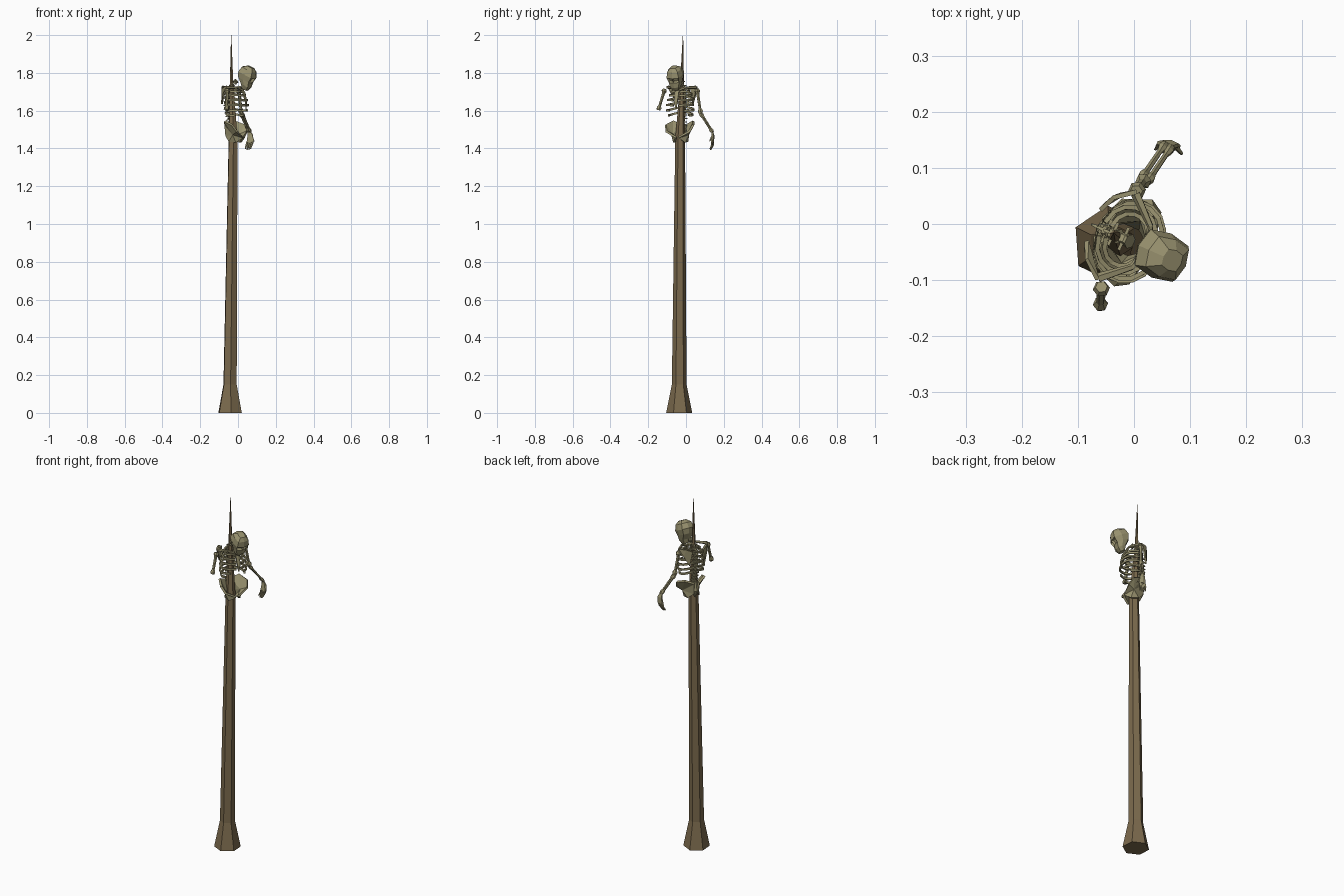
import bpy, bmesh, math
from mathutils import Vector, Matrix

if "Cube" in bpy.data.objects:
    bpy.data.objects.remove(bpy.data.objects["Cube"])

def mat(name, rgb):
    m = bpy.data.materials.new(name)
    m.diffuse_color = (*rgb, 1)
    m.use_nodes = True
    m.node_tree.nodes["Principled BSDF"].inputs["Base Color"].default_value = m.diffuse_color
    return m

BONE = mat("old_bone", (0.32, 0.29, 0.16))
WOOD = mat("dark_wood", (0.20, 0.145, 0.075))

# skeleton frame: forward, left, height -> world
ANG = math.radians(-24)
F = Vector((math.cos(ANG), math.sin(ANG), 0))
L = Vector((-F.y, F.x, 0))
ORIGIN = Vector((-0.01, -0.03, 0))

def W(f, l, z):
    return ORIGIN + F * f + L * l + Vector((0, 0, z))

def loft(bm, rings):
    """Skin a list of equal-length closed rings and cap both ends."""
    vs = [[bm.verts.new(p) for p in r] for r in rings]
    n = len(vs[0])
    for a, b in zip(vs, vs[1:]):
        for i in range(n):
            bm.faces.new((a[i], a[(i + 1) % n], b[(i + 1) % n], b[i]))
    bm.faces.new(vs[0][::-1])
    bm.faces.new(vs[-1])

def tube(bm, pts, radii, sides=6, ref=None, flat=1.0):
    """Sweep a polygon along points; flat squashes it away from ref."""
    pts = [Vector(p) for p in pts]
    rings = []
    for i, p in enumerate(pts):
        t = (pts[min(i + 1, len(pts) - 1)] - pts[max(i - 1, 0)]).normalized()
        r = ref or (F if abs(t.dot(F)) < 0.8 else L)
        u = (r - t * r.dot(t)).normalized()
        v = t.cross(u)
        rad = radii[i] if isinstance(radii, (list, tuple)) else radii
        rings.append([p + (u * math.cos(a) + v * math.sin(a) * flat) * rad
                      for a in (2 * math.pi * (k + 0.5) / sides for k in range(sides))])
    loft(bm, rings)

def long_bone(bm, a, b, r, knob=1.7):
    a, b = Vector(a), Vector(b)
    ts = (0, 0.1, 0.22, 0.78, 0.9, 1)
    ks = (knob * .7, knob, 1, .9, knob * .9, knob * .7)
    tube(bm, [a.lerp(b, t) for t in ts], [r * k for k in ks])

def finish(bm, name, material, thickness=0):
    bmesh.ops.recalc_face_normals(bm, faces=bm.faces)
    me = bpy.data.meshes.new(name)
    bm.to_mesh(me)
    bm.free()
    me.materials.append(material)
    ob = bpy.data.objects.new(name, me)
    bpy.context.collection.objects.link(ob)
    if thickness:
        s = ob.modifiers.new("thickness", "SOLIDIFY")
        s.thickness = thickness
        s.offset = 0
    return ob

# stake
bm = bmesh.new()
rings = []
for z, x, y, r in ((0, -.042, -.036, .069), (.15, -.042, -.036, .039), (1.45, -.026, -.031, .026),
                   (1.75, -.034, -.021, .010), (2.0, -.036, -.016, .001)):
    rings.append([Vector((x + r * math.cos(a), y + r * math.sin(a), z))
                  for a in (math.radians(34 + 60 * k) for k in range(6))])
loft(bm, rings)
finish(bm, "stake", WOOD)

# spine: stacked vertebrae with side and rear processes
def spine_f(z):
    keys = ((1.46, -.035), (1.54, -.028), (1.62, -.048), (1.70, -.046), (1.74, -.02), (1.78, .03))
    for (z0, f0), (z1, f1) in zip(keys, keys[1:]):
        if z <= z1:
            return f0 + (f1 - f0) * (z - z0) / (z1 - z0)
    return keys[-1][1]

bm = bmesh.new()
for i in range(14):
    z = 1.50 + i * 0.0195
    f = spine_f(z)
    up = (W(spine_f(z + .01), 0, z + .01) - W(spine_f(z - .01), 0, z - .01)).normalized()
    c = W(f, 0, z)
    tube(bm, [c - up * .008, c, c + up * .008], [.014, .011, .014])
    tube(bm, [c, W(f - .024, 0, z - .010)], [.006, .003], 4)
    tube(bm, [W(f - .006, -.022, z), W(f - .006, .022, z)], .004, 4)
finish(bm, "spine", BONE)

# ribs
bm = bmesh.new()
ribs = ((1.72, .048, .030), (1.70, .060, .045), (1.675, .069, .055),
        (1.648, .073, .058), (1.62, .073, .054), (1.594, .066, .040))
for i, (z, w, front) in enumerate(ribs):
    end = 172 if i < 4 else (150 if i == 4 else 125)
    back = spine_f(z) - .006
    mid, half = (back + front) / 2, (front - back) / 2
    for s in (-1, 1):
        pts = []
        for k in range(8):
            a = math.radians(8 + (end - 8) * k / 7)
            drop = .026 * math.sin(min(a, 2.2)) * (0.4 + .6 * a / math.pi)
            pts.append(W(mid - half * math.cos(a), s * w * math.sin(a) ** .8, z - drop))
        tube(bm, pts, .0075, 4, Vector((0, 0, 1)), .75)
finish(bm, "ribs", BONE)

# breastbone
bm = bmesh.new()
tube(bm, [W(.032, 0, 1.715), W(.045, 0, 1.695), W(.058, 0, 1.645), W(.057, 0, 1.61)],
     [.010, .014, .010, .004], 6, L, .5)
finish(bm, "breastbone", BONE)

# collar bones and shoulder blades
for s, side in ((1, "left"), (-1, "right")):
    bm = bmesh.new()
    tube(bm, [W(.035, s * .008, 1.71), W(.025, s * .04, 1.722), W(-.022, s * .082, 1.724)],
         [.008, .006, .009], 5)
    finish(bm, side + "_collar_bone", BONE)
    bm = bmesh.new()
    outline = ((-.022, .086, 1.728), (-.055, .06, 1.73), (-.068, .03, 1.715),
               (-.062, .045, 1.635), (-.045, .07, 1.69))
    bm.faces.new([bm.verts.new(W(f, s * l, z)) for f, l, z in outline])
    bmesh.ops.triangulate(bm, faces=bm.faces)
    finish(bm, side + "_shoulder_blade", BONE, .008)

# pelvis: two flared wings and the sacrum between them
for s, side in ((1, "left"), (-1, "right")):
    bm = bmesh.new()
    p = [bm.verts.new(W(f, s * l, z)) for f, l, z in (
        (-.056, .014, 1.525), (-.038, .060, 1.545), (.012, .080, 1.525), (.034, .066, 1.49),
        (.042, .006, 1.458), (.012, .030, 1.432), (-.025, .030, 1.437), (-.052, .010, 1.465),
        (.004, .046, 1.475))]
    for i in range(8):
        bm.faces.new((p[i], p[(i + 1) % 8], p[8]))
    finish(bm, side + "_hip_wing", BONE, .012)
bm = bmesh.new()
tube(bm, [W(-.038, 0, 1.525), W(-.052, 0, 1.48), W(-.04, 0, 1.44)], [.024, .018, .005], 6, L, .6)
finish(bm, "sacrum", BONE)

# skull: eight-sided rings from chin to crown, tilted forward
bm = bmesh.new()
tilt = Matrix.Rotation(math.radians(26), 3, L)
centre = W(.062, 0, 1.780)
rings = []
for h, f0, f1, w in ((-.066, .004, .036, .018), (-.045, -.008, .044, .030), (-.018, -.040, .042, .036),
                     (.010, -.052, .048, .043), (.040, -.044, .036, .036), (.056, -.020, .018, .019)):
    ring = []
    for k in range(8):
        a = math.pi * k / 4
        c, sn = math.cos(a), math.sin(a)
        e = 1.15 if k % 2 else 1
        p = F * ((f0 + f1) / 2 + (f1 - f0) / 2 * c * e) + L * (w * sn * e) + Vector((0, 0, h))
        ring.append(centre + tilt @ p)
    rings.append(ring)
loft(bm, rings)
bmesh.ops.recalc_face_normals(bm, faces=bm.faces)
# eye sockets sunk into the two front faces
face_dir = tilt @ F
eyes = [f for f in bm.faces
        if f.normal.dot(face_dir) > .75 and abs((f.calc_center_median() - centre).dot(tilt @ Vector((0, 0, 1))) + .004) < .012]
bmesh.ops.inset_individual(bm, faces=eyes, thickness=.006, depth=-.012)
finish(bm, "skull", BONE)

# full arm on the left
shoulder, elbow = Vector((.004, .058, 1.715)), Vector((.018, .078, 1.585))
wrist = Vector((.060, .140, 1.488))
bm = bmesh.new()
long_bone(bm, shoulder, elbow, .0085, 1.9)
finish(bm, "left_upper_arm", BONE)
bm = bmesh.new()
for d in (-.005, .006):
    o = Vector((d, -d * .5, 0))
    long_bone(bm, elbow + o, wrist + o, .0058, 1.7)
finish(bm, "left_forearm", BONE)

# left hand
bm = bmesh.new()
across = Vector((.97, -.22, 0))
tube(bm, [wrist, wrist + Vector((.005, .003, -.018)), wrist + Vector((.004, 0, -.055))],
     [.010, .016, .021], 6, across, .45)
for k in range(4):
    base = wrist + Vector((.004, 0, -.052)) + across * (k - 1.5) * .0095
    tip = base + Vector((-.012, -.010, -.046 + .005 * abs(k - 1.5)))
    tube(bm, [base, base.lerp(tip, .5) + Vector((0, .005, 0)), tip], [.006, .005, .003], 4)
tube(bm, [wrist + Vector((.012, 0, -.02)), wrist + Vector((.025, -.015, -.05))], [.006, .003], 4)
finish(bm, "left_hand", BONE)

# broken right upper arm
bm = bmesh.new()
long_bone(bm, (-.058, -.112, 1.715), (-.060, -.146, 1.603), .0085, 1.8)
finish(bm, "right_upper_arm", BONE)
